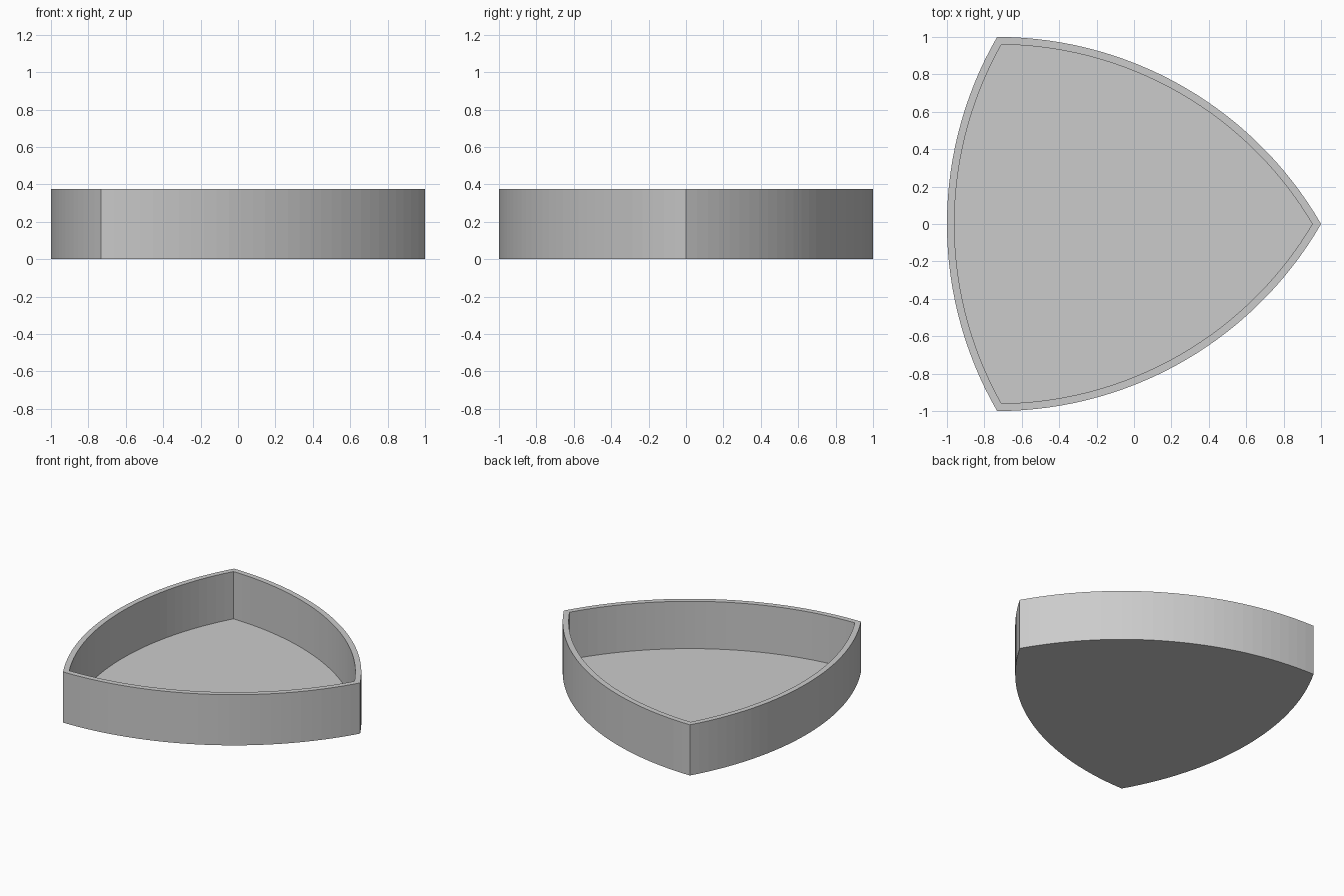
import bpy, bmesh
from math import sqrt, atan2, cos, sin, pi

cube = bpy.data.objects.get("Cube")
if cube:
    bpy.data.objects.remove(cube, do_unlink=True)

WIDTH, HEIGHT, WALL, FLOOR, SEGMENTS = 2.0, 0.375, 0.04, 0.025, 30
REACH = WIDTH / sqrt(3)  # distance from the centre of symmetry to a corner
MID_X = 1 - REACH        # puts the pointed corner at the +x end


def outline(radius):
    """Three arcs of the given radius, each centred on the opposite corner."""
    corner = sqrt(radius ** 2 - (WIDTH / 2) ** 2) - REACH / 2
    half = atan2(corner * sin(pi / 3), REACH + corner * cos(pi / 3))
    points = []
    for k in range(3):
        turn = pi + k * 2 * pi / 3
        cx, cy = MID_X - REACH * cos(turn), -REACH * sin(turn)
        for i in range(SEGMENTS):
            a = turn - half + 2 * half * i / SEGMENTS
            points.append((cx + radius * cos(a), cy + radius * sin(a)))
    return points


def ring(bm, points, z):
    return [bm.verts.new((x, y, z)) for x, y in points]


def bridge(bm, a, b):
    for i in range(len(a)):
        j = (i + 1) % len(a)
        bm.faces.new((a[i], a[j], b[j], b[i]))


# Tray: outer wall, flat rim, inner wall and floor in one closed shell
bm = bmesh.new()
outer, inner = outline(WIDTH), outline(WIDTH - WALL)
rings = [ring(bm, outer, 0), ring(bm, outer, HEIGHT),
         ring(bm, inner, HEIGHT), ring(bm, inner, FLOOR)]
for lower, upper in zip(rings, rings[1:]):
    bridge(bm, lower, upper)
bm.faces.new(rings[0][::-1])
bm.faces.new(rings[-1])
bmesh.ops.recalc_face_normals(bm, faces=bm.faces[:])
mesh = bpy.data.meshes.new("rounded_triangle_tray")
bm.to_mesh(mesh)
bm.free()

# Plain grey finish
grey = bpy.data.materials.new("light_grey")
grey.use_nodes = True
colour = (0.6, 0.6, 0.6, 1)
grey.diffuse_color = colour
grey.node_tree.nodes["Principled BSDF"].inputs["Base Color"].default_value = colour
mesh.materials.append(grey)

tray = bpy.data.objects.new("rounded_triangle_tray", mesh)
bpy.context.collection.objects.link(tray)
